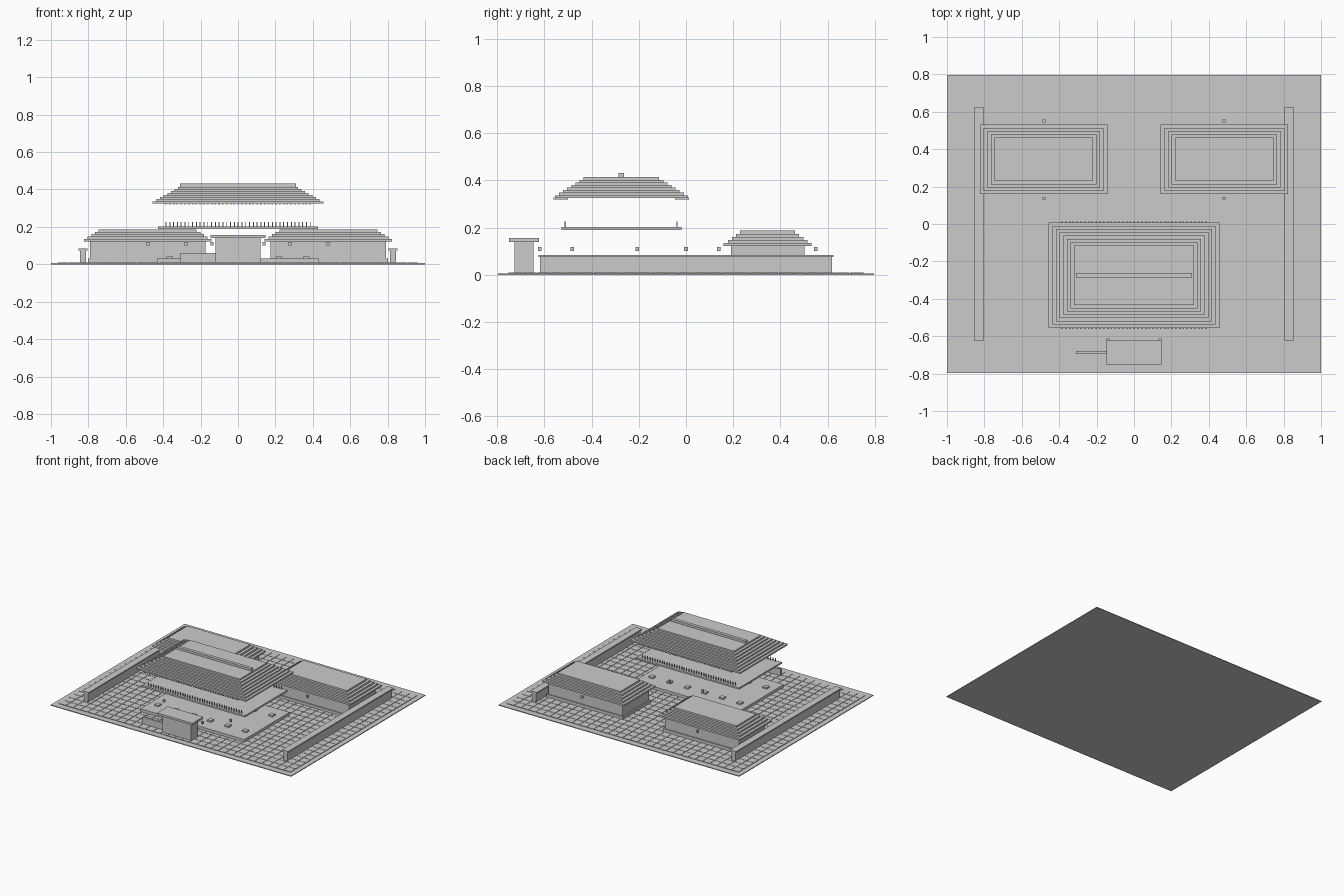
import bpy, bmesh
from mathutils import Matrix

if "Cube" in bpy.data.objects:
    bpy.data.objects.remove(bpy.data.objects["Cube"], do_unlink=True)

stone = bpy.data.materials.new("stone_grey")
stone.use_nodes = True
GREY = (0.6, 0.6, 0.6, 1)
stone.diffuse_color = GREY
stone.node_tree.nodes["Principled BSDF"].inputs["Base Color"].default_value = GREY


def boxes(name, items):
    """One object from boxes given as (x, y, half_x, half_y, z_low, z_high)."""
    bm = bmesh.new()
    for x, y, hx, hy, z0, z1 in items:
        place = Matrix.Translation((x, y, (z0 + z1) / 2))
        size = Matrix.Diagonal((2 * hx, 2 * hy, z1 - z0, 1))
        bmesh.ops.create_cube(bm, size=1, matrix=place @ size)
    mesh = bpy.data.meshes.new(name)
    bm.to_mesh(mesh)
    bm.free()
    mesh.materials.append(stone)
    obj = bpy.data.objects.new(name, mesh)
    bpy.context.collection.objects.link(obj)
    return obj


def box(name, *dims):
    return boxes(name, [dims])


def stepped_roof(name, x, y, hx, hy, z, tiers, rise):
    """Stack of slabs, each one smaller than the one below."""
    return boxes(name, [(x, y, hx - 0.0195 * i, hy - 0.0174 * i,
                         z + rise * i, z + rise * (i + 1)) for i in range(tiers)])


def repeat(obj, axis, count, step):
    mod = obj.modifiers.new("row", "ARRAY")
    mod.count = count
    mod.use_relative_offset = False
    mod.use_constant_offset = True
    mod.constant_offset_displace = [step if i == axis else 0 for i in range(3)]


GROUND = 0.01
HALL_Y = -0.274
SIDES = (("left", 1), ("right", -1))

# Courtyard slab with square paving
box("courtyard_slab", 0, 0, 1, 0.797, 0, 0.006)
PITCH = 0.0603
paving = box("paving_tiles", -PITCH * 15.5, -PITCH * 12, 0.0285, 0.0285, 0.006, GROUND)
repeat(paving, 0, 32, PITCH)
repeat(paving, 1, 25, PITCH)

# Side walls and side halls
for side, s in SIDES:
    box(side + "_wall", s * 0.829, 0, 0.017, 0.62, 0.006, 0.075)
    box(side + "_wall_cap", s * 0.829, 0, 0.025, 0.626, 0.075, 0.085)
    x, y = s * 0.483, 0.346
    box(side + "_hall_plinth", x, y, 0.318, 0.164, 0.006, 0.03)
    box(side + "_hall_body", x, y, 0.308, 0.156, 0.03, 0.125)
    stepped_roof(side + "_hall_roof", x, y, 0.34, 0.186, 0.122, 5, 0.013)

# Main hall platform with column bases
box("hall_platform", 0, HALL_Y, 0.433, 0.268, 0.006, 0.031)
boxes("column_bases", [(-0.365 + 0.146 * i, y, 0.017, 0.017, 0.031, 0.042)
                       for i in range(6) for y in (-0.43, -0.12)])

# Upper floor with railing posts along front and back
box("upper_floor", 0, HALL_Y, 0.427, 0.254, 0.19, 0.203)
for name, y in (("front_railing_posts", -0.512), ("back_railing_posts", -0.038)):
    repeat(box(name, -0.385, y, 0.0025, 0.0025, 0.203, 0.227), 0, 39, 0.0203)

# Main roof, ridge and rafter ends
stepped_roof("main_roof", 0, HALL_Y, 0.456, 0.282, 0.326, 8, 0.011)
box("roof_ridge", 0, HALL_Y, 0.31, 0.012, 0.414, 0.431)
for name, y in (("front_rafters", -0.531), ("back_rafters", -0.017)):
    repeat(box(name, -0.385, y, 0.004, 0.03, 0.32, 0.327), 0, 39, 0.0203)

# Gatehouse and screen wall
GATE_Y = -0.687
box("gate_body", 0, GATE_Y, 0.12, 0.041, 0.006, 0.14)
box("gate_roof", 0, GATE_Y, 0.147, 0.064, 0.14, 0.156)
box("screen_wall", -0.215, GATE_Y, 0.095, 0.0075, 0.006, 0.06)

# Hanging lanterns in mirrored pairs
spots = [(0.138, -0.62), (0.277, -0.483), (0.277, -0.207), (0.138, 0),
         (0.48, 0.138), (0.48, 0.55)]
boxes("lanterns", [(s * x, y, 0.008, 0.0075, 0.1, 0.119)
                   for x, y in spots for side, s in SIDES])
